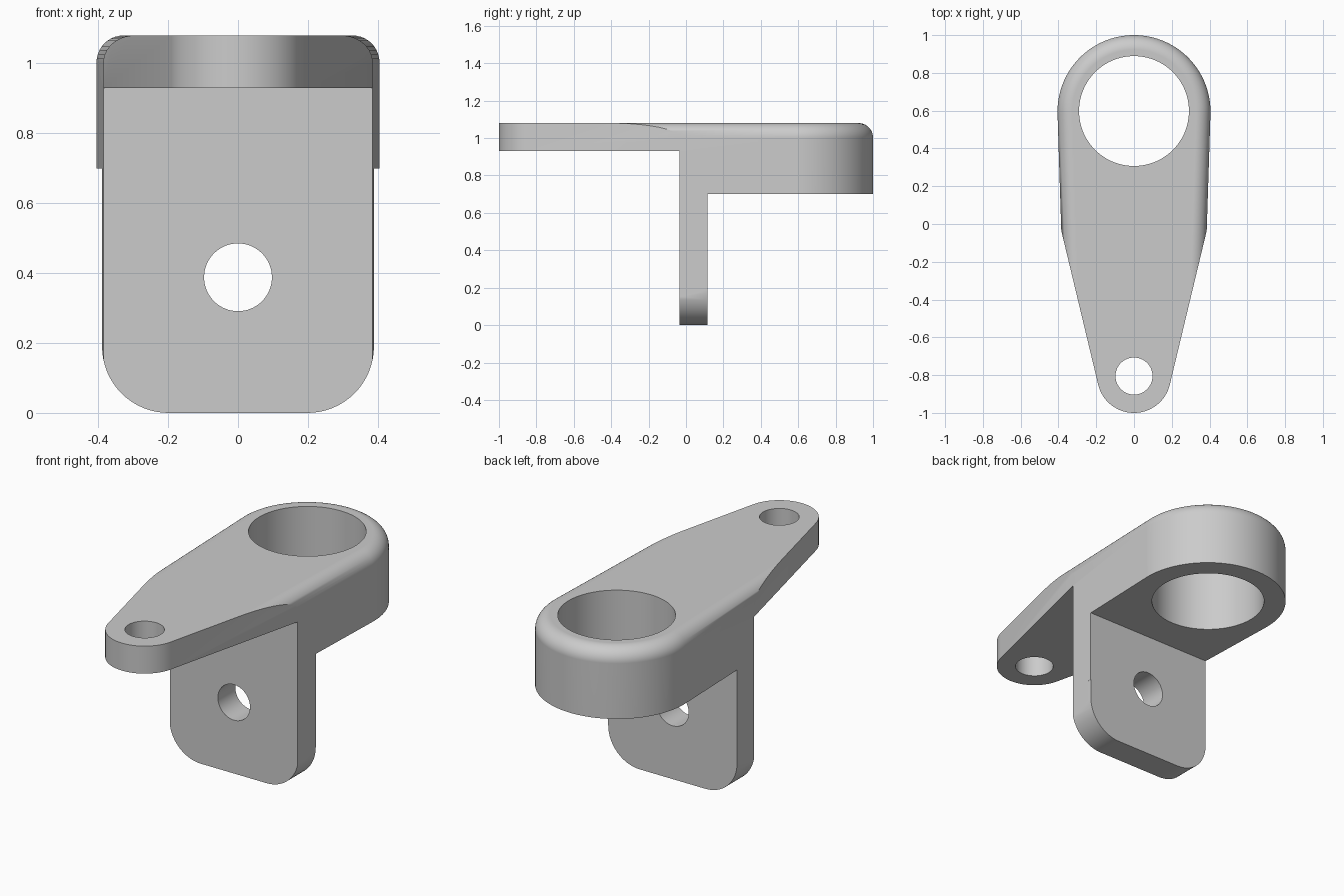
import bpy, bmesh
from math import radians, pi, sin, cos, acos, atan2, hypot

if "Cube" in bpy.data.objects:
    bpy.data.objects.remove(bpy.data.objects["Cube"])

TOP, CORNER = 1.08, (0.385, -0.035)
BOSS_Y, BOSS_R = 0.595, 0.405
TAIL_Y, TAIL_R = -0.805, 0.195

grey = bpy.data.materials.new("plain grey")
grey.use_nodes = True
grey.diffuse_color = (0.6, 0.6, 0.6, 1)
grey.node_tree.nodes["Principled BSDF"].inputs["Base Color"].default_value = (0.6, 0.6, 0.6, 1)


def arc(cx, cy, r, a, b, n):
    return [(cx + r * cos(a + (b - a) * i / n), cy + r * sin(a + (b - a) * i / n))
            for i in range(n + 1)]


def circle(cx, cy, r, n=64):
    return arc(cx, cy, r, 0, 2 * pi, n)[:-1]


def tangent_angle(cy, r, side):
    """Angle on a centred circle whose tangent passes through CORNER."""
    dx, dy = CORNER[0], CORNER[1] - cy
    return atan2(dy, dx) + side * acos(r / hypot(dx, dy))


def along(p, y):
    """Point at height y on the line from p through CORNER."""
    t = (y - p[1]) / (CORNER[1] - p[1])
    return (p[0] + t * (CORNER[0] - p[0]), y)


def prism(name, pts, lo, hi, axis="z", fillet=0):
    bm = bmesh.new()
    def place(p, d):
        return (p[0], p[1], d) if axis == "z" else (p[0], d, p[1])
    base = [bm.verts.new(place(p, lo)) for p in pts]
    cap = [bm.verts.new(place(p, hi)) for p in pts]
    bm.faces.new(base)
    top = bm.faces.new(cap)
    for i in range(len(pts)):
        j = (i + 1) % len(pts)
        bm.faces.new((base[i], base[j], cap[j], cap[i]))
    bmesh.ops.recalc_face_normals(bm, faces=bm.faces)
    if fillet:
        bmesh.ops.bevel(bm, geom=list(top.edges), offset=fillet, segments=10,
                        profile=0.5, affect="EDGES")
    mesh = bpy.data.meshes.new(name)
    bm.to_mesh(mesh)
    bm.free()
    mesh.materials.append(grey)
    obj = bpy.data.objects.new(name, mesh)
    bpy.context.collection.objects.link(obj)
    return obj


def box(name, y0, y1, z0, z1):
    return prism(name, [(-1, y0), (1, y0), (1, y1), (-1, y1)], z0, z1)


# Body: rounded ring end with sides running forward, top rim filleted
a = tangent_angle(BOSS_Y, BOSS_R, 1)
ring = arc(0, BOSS_Y, BOSS_R, a, pi - a, 64)
nose = along(ring[0], -1.4)
bracket = prism("bracket", ring + [(-nose[0], nose[1]), nose], 0, TOP, fillet=0.077)

# Tapered tail outline, kept wide behind the corner
a = tangent_angle(TAIL_Y, TAIL_R, -1)
tip = arc(0, TAIL_Y, TAIL_R, -pi - a, a, 48)
wide = along(tip[-1], 1.3)
tail = prism("tail_outline", tip + [wide, (-wide[0], wide[1])], -0.2, 1.3)

# Flange outline with rounded lower corners
r, w = 0.19, 0.389
half = arc(w - r, r, r, -pi / 2, 0, 16) + [(w, 0.3), (0.6, 0.5), (0.6, 1.4)]
flange = prism("flange_outline", half + [(-x, z) for x, z in reversed(half)], -1.6, 1.6, "y")

# Cutters: space under the tail, space under the ring, and three holes
cuts = [
    (tail, "INTERSECT"),
    (flange, "INTERSECT"),
    (box("tail_clearance", -2, CORNER[1], -1, 0.93), "DIFFERENCE"),
    (box("ring_clearance", 0.115, 2, -1, 0.7), "DIFFERENCE"),
    (prism("ring_bore", circle(0, 0.598, 0.291, 96), -1, 2), "DIFFERENCE"),
    (prism("tail_hole", circle(0, TAIL_Y, 0.098), -1, 2), "DIFFERENCE"),
    (prism("flange_hole", circle(0, 0.388, 0.097), -1, 0.5, "y"), "DIFFERENCE"),
]

bpy.ops.object.select_all(action="DESELECT")
bpy.context.view_layer.objects.active = bracket
bracket.select_set(True)
for cutter, operation in cuts:
    mod = bracket.modifiers.new(cutter.name, "BOOLEAN")
    mod.operation, mod.solver, mod.object = operation, "EXACT", cutter
    bpy.ops.object.modifier_apply(modifier=mod.name)
    bpy.data.objects.remove(cutter)

# Smooth curved walls, crisp edges, flat large faces
bpy.ops.object.shade_smooth_by_angle(angle=radians(30))
weighted = bracket.modifiers.new("even_normals", "WEIGHTED_NORMAL")
weighted.keep_sharp = True
